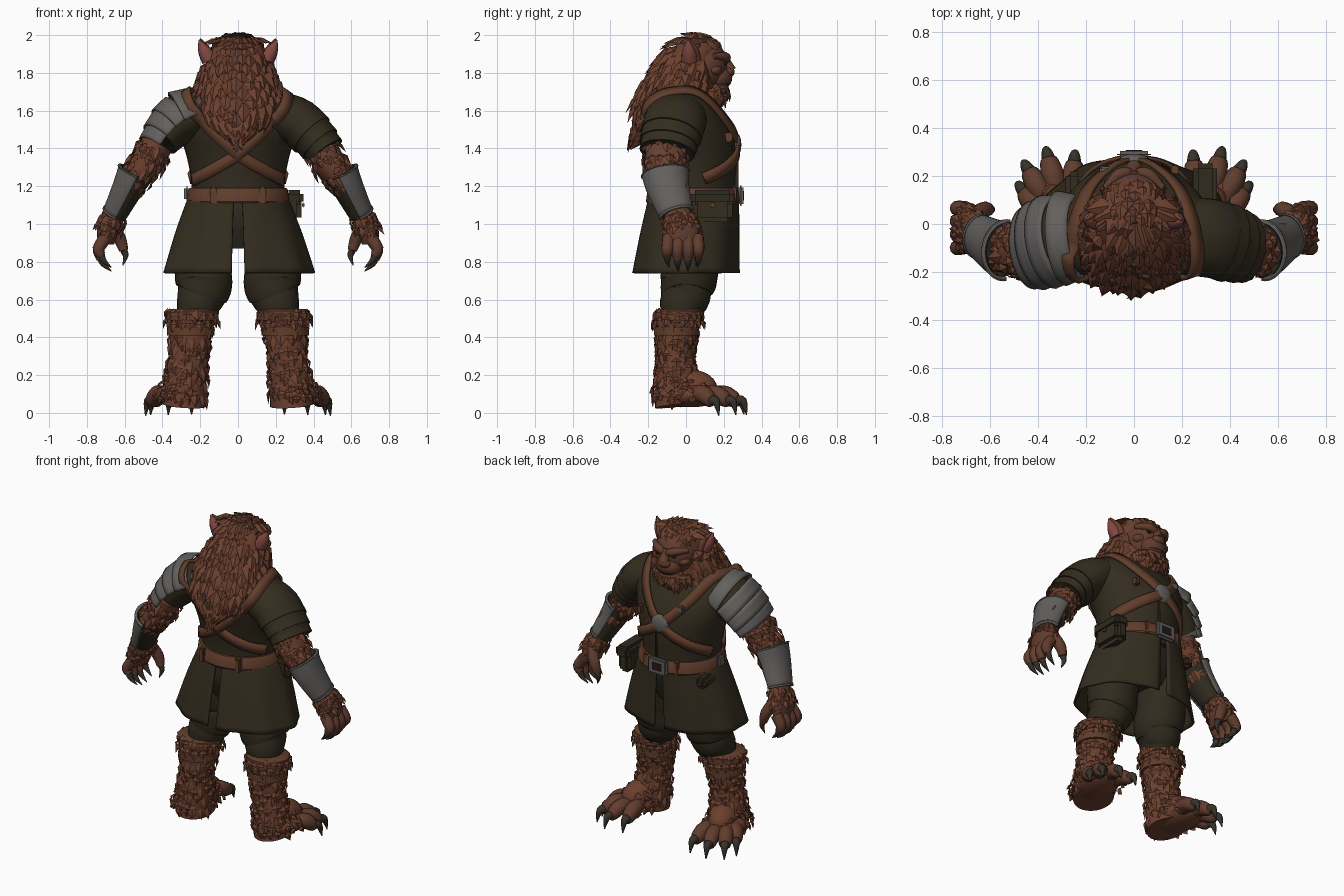
import bpy, bmesh, math, random
from math import sin, cos, pi, radians
from mathutils import Vector, Matrix
from mathutils.bvhtree import BVHTree

random.seed(4)
if "Cube" in bpy.data.objects:
    bpy.data.objects.remove(bpy.data.objects["Cube"])
parts = []


def material(name, r, g, b):
    m = bpy.data.materials.new(name)
    m.use_nodes = True
    m.diffuse_color = (r, g, b, 1)
    m.node_tree.nodes["Principled BSDF"].inputs["Base Color"].default_value = (r, g, b, 1)
    return m


FUR = material("brown fur", .145, .050, .027)
SKIN = material("brown skin", .12, .046, .027)
CLOTH = material("olive cloth", .034, .0255, .0135)
TROUSER = material("dark trousers", .030, .0235, .013)
LEATHER = material("tan leather", .118, .047, .024)
METAL = material("grey metal", .125, .117, .11)
CLAW = material("dark claw", .038, .031, .022)
EAR = material("pink ear", .22, .062, .052)
DARK = material("dark eye", .015, .010, .007)


def finish(name, bm, mat, thick=0):
    bmesh.ops.recalc_face_normals(bm, faces=bm.faces)
    me = bpy.data.meshes.new(name)
    bm.to_mesh(me)
    bm.free()
    ob = bpy.data.objects.new(name, me)
    bpy.context.collection.objects.link(ob)
    me.materials.append(mat)
    if thick:
        mod = ob.modifiers.new("thickness", "SOLIDIFY")
        mod.thickness, mod.offset = thick, 0
    parts.append(ob)
    return ob


def sample(secs, t):
    """Smooth interpolation through a list of cross-sections."""
    n = len(secs) - 1
    t = min(max(t, 0), n)
    i = min(int(t), n - 1)
    f = t - i
    a, b, c, d = (secs[min(max(k, 0), n)] for k in (i - 1, i, i + 1, i + 2))
    return [q + .5 * f * (r - p + f * (2 * p - 5 * q + 4 * r - s + f * (3 * (q - r) + s - p)))
            for p, q, r, s in zip(a, b, c, d)]


def surface(secs, t, a, flat=False):
    """Point on the skin of a limb; angle 0 points away from the middle."""
    x, y, z, rx, ry = sample(secs, t)
    u, v = Vector((1, 0, 0)), Vector((0, 1, 0))
    if not flat:
        d = (Vector(sample(secs, t + .1)[:3]) - Vector(sample(secs, t - .1)[:3])).normalized()
        v = (v - d * v.dot(d)).normalized()
        u = v.cross(d)
        if u.x * x < 0:
            u = -u
    return Vector((x, y, z)) + u * rx * cos(a) + v * ry * sin(a)


def tube(name, secs, mat, n=28, steps=4, flat=False, arc=None, thick=0, fold=0):
    bm = bmesh.new()
    total = (len(secs) - 1) * steps
    rows = []
    for i in range(total + 1):
        row = []
        for j in range(n + (1 if arc else 0)):
            a = arc[0] + (arc[1] - arc[0]) * j / n if arc else 2 * pi * j / n
            p = surface(secs, i / steps, a, flat)
            if fold:
                c = Vector(sample(secs, i / steps)[:3])
                p += (p - c) * fold * i / total * cos(a * 9)
            row.append(bm.verts.new(p))
        rows.append(row)
    for r, q in zip(rows, rows[1:]):
        for j in range(n):
            k = j + 1 if arc else (j + 1) % n
            bm.faces.new((r[j], r[k], q[k], q[j]))
    if not arc:
        bm.faces.new(rows[0])
        bm.faces.new(rows[-1])
    return finish(name, bm, mat, thick)


def add_tuft(bm, root, d, normal, length, width):
    side = d.cross(normal).normalized() * width / 2
    mid = root + d * length * .4
    a, b, c, e, tip = [bm.verts.new(p) for p in (
        root, mid + side, mid - side, mid + normal * width * .25, root + d * length)]
    for f in ((a, b, e), (b, tip, e), (tip, c, e), (c, a, e), (a, c, tip, b)):
        bm.faces.new(f)


def fur(name, secs, rows, count, length, width, flare=.2, flat=False, keep=lambda p: True):
    bm = bmesh.new()
    n = len(secs) - 1
    for i in range(rows):
        for j in range(count):
            t = n * (i + random.uniform(.1, .9)) / rows
            a = 2 * pi * (j + .5 * (i % 2) + random.uniform(-.2, .2)) / count
            p = surface(secs, t, a, flat)
            d = (surface(secs, t + .05, a, flat) - surface(secs, t - .05, a, flat)).normalized()
            across = surface(secs, t, a + .05, flat) - surface(secs, t, a - .05, flat)
            nor = d.cross(across).normalized()
            if nor.dot(p - Vector(sample(secs, t)[:3])) < 0:
                nor = -nor
            if keep(p):
                add_tuft(bm, p, (d + nor * flare).normalized(), nor,
                         length * random.uniform(.7, 1.2), width)
    finish(name, bm, FUR)


def ball(name, loc, size, mat, turn=0):
    bm = bmesh.new()
    bmesh.ops.create_uvsphere(bm, u_segments=20, v_segments=12, radius=1, matrix=Matrix.Translation(loc)
                              @ Matrix.Rotation(turn, 4, 'Z') @ Matrix.Diagonal((*size, 1)))
    return finish(name, bm, mat)


def block(name, loc, size, mat, bevel=.012):
    bm = bmesh.new()
    bmesh.ops.create_cube(bm, size=1, matrix=Matrix.Translation(loc) @ Matrix.Diagonal((*size, 1)))
    bmesh.ops.bevel(bm, geom=bm.edges[:], offset=bevel, segments=2, affect='EDGES')
    return finish(name, bm, mat)


def digit(name, path, r, mat):
    """Finger, toe, claw or ear: a round tapering tube."""
    cu = bpy.data.curves.new(name, 'CURVE')
    cu.dimensions, cu.bevel_depth, cu.bevel_resolution = '3D', 1, 3
    cu.use_fill_caps = True
    sp = cu.splines.new('POLY')
    sp.points.add(8)
    for i, q in enumerate(sp.points):
        x, y, z, rad, _ = sample([(*p, w, 0) for p, w in zip(path, r)], i / 8 * (len(path) - 1))
        q.co, q.radius = (x, y, z, 1), max(rad, .002)
    ob = bpy.data.objects.new(name, cu)
    bpy.context.collection.objects.link(ob)
    cu.materials.append(mat)


# Jacket body and belt
torso_secs = [(0, .04, 1.08, .255, .225), (0, .04, 1.2, .245, .22), (0, .035, 1.35, .27, .235),
              (0, .01, 1.48, .31, .24), (0, -.02, 1.6, .33, .21), (0, -.03, 1.68, .27, .17),
              (0, -.02, 1.76, .14, .11)]
solids = [tube("jacket_body", torso_secs, CLOTH, 40, flat=True)]
tube("belt", [(0, .04, z, r, r - .02) for z, r in ((1.11, .266), (1.12, .272), (1.18, .264), (1.19, .256))],
     LEATHER, 40, 1, flat=True)
block("belt_buckle", (0, .29, 1.15), (.14, .03, .11), METAL)
block("buckle_inset", (0, .304, 1.15), (.07, .008, .05), DARK, .002)
block("side_buckle", (-.27, .03, 1.16), (.03, .07, .08), METAL)
for x, y in ((.11, .25), (-.11, .25), (.13, -.18), (-.13, -.18)):
    block("belt_loop", (x, y, 1.15), (.035, .035, .09), LEATHER, .006)
block("jacket_front_flap", (.03, .262, 1.25), (.012, .03, .22), TROUSER, .004)

# Belt pouches
block("pouch", (.29, .14, 1.085), (.09, .21, .15), CLOTH, .025)
block("pouch_flap", (.297, .14, 1.14), (.1, .225, .08), TROUSER, .02)
block("pouch_stud", (.346, .14, 1.1), (.012, .025, .025), LEATHER, .004)
block("flat_pouch", (-.25, .15, 1.07), (.07, .14, .07), CLOTH, .02)

# Hips, split skirt
tube("hips", [(0, .03, 1.1, .25, .21), (0, .02, 1.0, .26, .2), (0, .02, .87, .2, .15)], TROUSER, flat=True)
for s in (1, -1):
    mid = 0 if s > 0 else pi
    tube("skirt_panel", [(0, .04, 1.13, .262, .235), (0, .02, .95, .33, .255), (0, 0, .74, .395, .275)],
         CLOTH, 40, 5, True, (mid - radians(85), mid + radians(85)), .014, .02)

for s in (1, -1):
    # Trouser legs with bunched cloth
    tube("trouser_leg", [(s * .15, .03, .98, .12, .17), (s * .18, .02, .82, .145, .17),
                         (s * .185, .02, .74, .15, .15), (s * .18, .01, .69, .15, .15),
                         (s * .185, 0, .65, .145, .135), (s * .195, 0, .62, .13, .13),
                         (s * .21, -.02, .57, .115, .12), (s * .22, -.03, .5, .1, .1)], TROUSER)
    # Furry shin and cuff
    shin = [(s * .245, -.04, .54, .12, .11), (s * .25, -.05, .42, .11, .105), (s * .262, -.055, .3, .1, .095),
            (s * .275, -.05, .18, .11, .11), (s * .285, -.035, .04, .115, .13)]
    tube("shin", shin, FUR)
    fur("shin_fur", shin, 9, 14, .075, .06, .13, keep=lambda p: p.z > .1)
    tube("shin_cuff", [(s * .245, -.04, z, .13 + e, .12 + e) for z, e in
                       ((.55, -.01), (.54, .005), (.49, .005), (.48, -.01))], LEATHER, steps=1)
    tube("shin_strap", [(s * .25, -.05, z, .125, .12) for z in (.455, .41)], LEATHER, steps=1)
    fur("cuff_fur", [(s * .245, -.04, .56, .125, .115), (s * .245, -.04, .49, .135, .125)], 2, 18, .06, .055)
    # Foot with clawed toes
    ball("foot", (s * .31, .02, .095), (.125, .2, .065), FUR, -s * .3)
    ball("instep", (s * .295, .02, .13), (.095, .15, .1), FUR, -s * .3)
    foot = [(s * .29, -.02, .19, .085, .11), (s * .305, .0, .13, .115, .17), (s * .31, .02, .08, .125, .19)]
    fur("foot_fur", foot, 3, 20, .05, .05, .2, True, lambda p: p.z > .07)
    for rx, ry, tx, ty in ((.26, .12, .25, .25), (.325, .15, .355, .265), (.38, .12, .435, .215), (.4, .06, .455, .13)):
        a, b = Vector((s * rx, ry, .1)), Vector((s * tx, ty, .065))
        d = (b - a).normalized()
        digit("toe", [a, (a + b) / 2 + Vector((0, 0, .015)), b, b + d * .012], (.045, .048, .038, .024), SKIN)
        digit("toe_claw", [b, b + d * .04 + Vector((0, 0, .008)), b + d * .06 - Vector((0, 0, .058))],
              (.03, .022, .003), CLAW)

    # Sleeves in overlapping layers
    sleeve = [(s * .2, -.05, 1.585, .12, .16), (s * .32, -.06, 1.535, .13, .165),
              (s * .41, -.085, 1.45, .115, .155), (s * .465, -.1, 1.38, .1, .14)]
    solids.append(tube("sleeve", sleeve if s > 0 else
                       [(x, y, z, a * .92, b) for x, y, z, a, b in sleeve[:3]], CLOTH))
    for t in (1.3, 1.9, 2.5) if s > 0 else ():
        lo, hi = sample(sleeve, t), sample(sleeve, t + .45)
        tube("sleeve_layer", [lo, [*hi[:3], hi[3] + .008, hi[4] + .008]], CLOTH, steps=2)
    # Furry elbow, forearm, bracer
    arm = [(s * .43, -.1, 1.42, .085, .11), (s * .485, -.11, 1.32, .085, .105), (s * .56, -.1, 1.22, .07, .095),
           (s * .645, -.05, 1.06, .055, .075), (s * .67, -.03, 1.0, .06, .08)]
    tube("forearm", arm, FUR)
    fur("elbow_fur", arm[:3], 4, 14, .075, .06, .25)
    fur("wrist_fur", arm[3:], 2, 14, .06, .05, .25)
    cuff = [(s * .535, -.11, 1.27, .1, .12), (s * .575, -.095, 1.19, .085, .108), (s * .645, -.05, 1.05, .068, .086)]
    tube("bracer_lining", [(x, y, z, a - .01, b - .01) for x, y, z, a, b in cuff], TROUSER)
    tube("bracer_plate", cuff, METAL, arc=(-1.7, 1.7), thick=.012)
    for t in (.05, 1.9):
        rim = [sample(cuff, t), sample(cuff, t + .1)]
        tube("bracer_rim", [[*w[:3], w[3] + .006, w[4] + .006] for w in rim], METAL, steps=1,
             arc=(-1.7, 1.7), thick=.01)
    # Hand with curled fingers
    hand = [(s * .655, -.04, 1.05, .05, .07), (s * .685, -.025, .98, .058, .09), (s * .7, -.02, .9, .045, .09)]
    tube("palm", hand, SKIN)
    fur("hand_fur", hand[:2], 3, 14, .06, .05, .2, keep=lambda p: abs(p.x) > .66)
    for k, y in enumerate((-.09, -.04, .01, .06)):
        drop = (.02, 0, 0, .02)[k]
        digit("finger", [(s * .7, y, .93), (s * .738, y * 1.1, .87), (s * .725, y * 1.1, .815 + drop)],
              (.035, .032, .025), SKIN)
        digit("finger_claw", [(s * .725, y * 1.1, .815 + drop), (s * .71, y * 1.1, .785 + drop),
                              (s * .67, y, .75 + drop)], (.021, .015, .002), CLAW)
    digit("thumb", [(s * .67, .03, 1.0), (s * .625, .06, .92), (s * .605, .06, .86)], (.037, .034, .025), SKIN)
    digit("thumb_claw", [(s * .605, .06, .86), (s * .595, .06, .83), (s * .61, .05, .78)], (.02, .015, .002), CLAW)

# Layered shoulder armour on one side
guard = [(-.2, -.05, 1.59, .14, .165), (-.3, -.06, 1.545, .148, .18), (-.385, -.085, 1.46, .115, .175),
         (-.435, -.1, 1.39, .088, .155)]
for k in range(4):
    lo, hi = sample(guard, .25 + k * .62), sample(guard, 1.0 + k * .62)
    solids.append(tube("shoulder_plate", [lo, [*hi[:3], hi[3] + .014, hi[4] + .014]], METAL, steps=3,
                       arc=(-1.6, 1.6), thick=.012))

# Crossed straps laid over the jacket
trees = [BVHTree.FromPolygons([v.co for v in o.data.vertices], [p.vertices for p in o.data.polygons])
         for o in solids]


def strap(name, path, width):
    bm = bmesh.new()
    pts = []
    for i in range(61):
        p = Vector(sample(path, i / 60 * (len(path) - 1)))
        c = Vector((p.x * .4, 0, min(p.z, 1.5)))
        d = (p - c).normalized()
        hits = [t.ray_cast(c + d, -d) for t in trees]
        reach = [1 - h[3] for h in hits if h[0]]
        pts.append((c + d * (max(reach, default=.2) + .012), d))
    rows = []
    for i, (p, d) in enumerate(pts):
        tan = pts[min(i + 1, 60)][0] - pts[max(i - 1, 0)][0]
        side = tan.cross(d).normalized() * width / 2
        rows.append([bm.verts.new(p - side), bm.verts.new(p + side)])
    for a, b in zip(rows, rows[1:]):
        bm.faces.new((a[0], a[1], b[1], b[0]))
    finish(name, bm, LEATHER, .016)


for s in (1, -1):
    strap("cross_strap", [(s * -.26, .1, 1.24), (s * -.16, .2, 1.31), (0, .25, 1.42), (s * .15, .2, 1.57),
                          (s * .23, .05, 1.7), (s * .25, -.1, 1.68), (s * .18, -.2, 1.54),
                          (0, -.23, 1.37), (s * -.16, -.18, 1.28), (s * -.26, -.06, 1.23)], .062)
ball("chest_disc", (0, .268, 1.42), (.062, .025, .062), METAL)
block("strap_clasp", (-.12, .225, 1.53), (.05, .03, .05), METAL, .008)
for x, z in ((.17, 1.46), (.11, 1.4)):
    block("chest_tab", (x, .225, z), (.03, .04, .05), LEATHER, .006)

# Mane
mane = [(0, .08, 1.985, .06, .055), (0, .06, 1.945, .125, .115), (0, .015, 1.86, .16, .15),
        (0, -.025, 1.75, .2, .18), (0, -.06, 1.65, .225, .195), (0, -.15, 1.56, .17, .11),
        (0, -.23, 1.48, .06, .04)]
tube("mane_base", mane, FUR, 32, flat=True)
fur("mane_tufts", mane, 14, 24, .125, .082, .2, True, lambda p: not (
    (p.y > .08 and abs(p.x) < .13) or (abs(p.x) > .08 and abs(p.y - .03) < .07 and p.z > 1.88)))
ball("crown_patch", (0, .06, 1.985), (.04, .06, .012), CLAW)
fur("forehead_tufts", [(0, .185, 1.88, .1, .05), (0, .1, 1.9, .12, .085), (0, .03, 1.91, .13, .09)],
    5, 18, .075, .06, .1, keep=lambda p: p.z > 1.91)

# Face
ball("head", (0, .1, 1.84), (.135, .12, .14), SKIN)
ball("muzzle", (0, .175, 1.775), (.085, .07, .065), SKIN)
ball("nose", (0, .228, 1.805), (.045, .03, .028), SKIN)
ball("jaw", (0, .16, 1.715), (.085, .068, .045), SKIN)
ball("mouth_line", (0, .2, 1.742), (.062, .038, .006), DARK)
digit("nose_bridge", [(0, .2, 1.89), (0, .215, 1.85), (0, .235, 1.81)], (.025, .028, .035), SKIN)
beard = [(0, .14, 1.74, .11, .06), (0, .14, 1.69, .11, .07), (0, .13, 1.62, .05, .04)]
fur("beard_tufts", beard, 4, 16, .08, .06, .15, True)
for s in (1, -1):
    digit("brow", [(s * .012, .21, 1.868), (s * .06, .208, 1.885), (s * .12, .15, 1.89)], (.022, .025, .015), SKIN)
    ball("cheekbone", (s * .085, .15, 1.815), (.045, .04, .03), SKIN)
    ball("eye", (s * .055, .207, 1.85), (.016, .01, .008), DARK)
    # Pointed pink ears with a furry front edge
    digit("ear", [(s * .15, .02, 1.87), (s * .18, .015, 1.92), (s * .207, .01, 1.975)], (.045, .034, .003), EAR)
    digit("ear_rim", [(s * .14, .05, 1.87), (s * .165, .045, 1.93), (s * .2, .015, 1.98)], (.03, .018, .004), FUR)

bpy.ops.object.select_all(action='DESELECT')
for ob in parts:
    ob.select_set(True)
bpy.context.view_layer.objects.active = parts[0]
bpy.ops.object.shade_smooth_by_angle(angle=radians(38))
